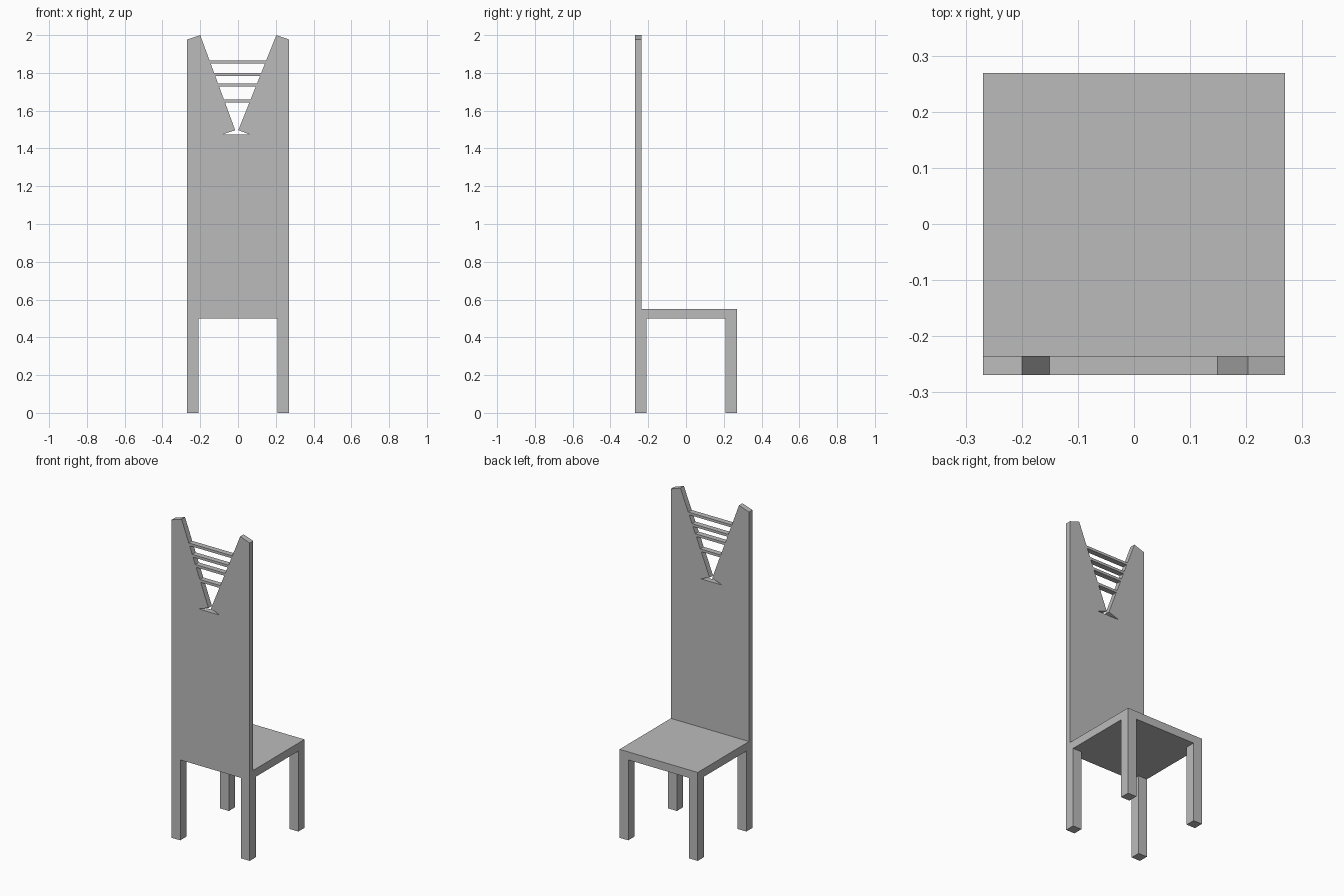
import bpy
import bmesh

cube = bpy.data.objects.get("Cube")
if cube:
    bpy.data.objects.remove(cube, do_unlink=True)

grey = bpy.data.materials.new("plain grey")
grey.use_nodes = True
COLOUR = (0.5, 0.5, 0.5, 1)
grey.diffuse_color = COLOUR
grey.node_tree.nodes["Principled BSDF"].inputs["Base Color"].default_value = COLOUR

HALF = 0.269           # half of the chair's width and depth
LEG = 0.06
SEAT_LOW, SEAT_TOP = 0.5, 0.55
PANEL_BACK = -0.235    # inner face of the tall panel


def extrude_profile(name, outline, y0, y1):
    """Extrude an (x, z) outline along y."""
    bm = bmesh.new()
    face = bm.faces.new([bm.verts.new((x, y0, z)) for x, z in outline])
    geom = bmesh.ops.extrude_face_region(bm, geom=[face])["geom"]
    verts = [g for g in geom if isinstance(g, bmesh.types.BMVert)]
    bmesh.ops.translate(bm, verts=verts, vec=(0, y1 - y0, 0))
    bmesh.ops.recalc_face_normals(bm, faces=bm.faces)
    mesh = bpy.data.meshes.new(name)
    bm.to_mesh(mesh)
    bm.free()
    mesh.materials.append(grey)
    obj = bpy.data.objects.new(name, mesh)
    bpy.context.collection.objects.link(obj)
    return obj


def box(name, x0, x1, y0, y1, z0, z1):
    return extrude_profile(name, [(x0, z0), (x1, z0), (x1, z1), (x0, z1)], y0, y1)


# Seat and four legs
box("seat", -HALF, HALF, PANEL_BACK, HALF, SEAT_LOW, SEAT_TOP)
for side, sx in (("left", 1), ("right", -1)):
    for end, sy in (("front", -1), ("back", 1)):
        xs = sorted((sx * HALF, sx * (HALF - LEG)))
        ys = sorted((sy * HALF, sy * (HALF - LEG)))
        box(f"{end}_{side}_leg", *xs, *ys, 0, SEAT_LOW)

# Tall panel with a V notch that ends in a small flared foot
NOTCH_TOP, NOTCH_LOW, FOOT_LOW = 2.0, 1.497, 1.473
TIP_L, TIP_R = (-0.015, NOTCH_LOW), (0.002, NOTCH_LOW)
TOP_L, TOP_R = (-0.2, NOTCH_TOP), (0.203, NOTCH_TOP)
extrude_profile("back_panel", [
    (-HALF, SEAT_LOW), (HALF, SEAT_LOW), (HALF, 1.977), TOP_R, TIP_R,
    (0.063, FOOT_LOW), (-0.084, FOOT_LOW), TIP_L, TOP_L, (-HALF, 1.977),
], -HALF, PANEL_BACK)


def notch_x(tip, top, z):
    t = (z - NOTCH_LOW) / (NOTCH_TOP - NOTCH_LOW)
    return tip[0] + t * (top[0] - tip[0])


# Slats across the notch, cut to its slope
for i, z in enumerate((1.865, 1.8, 1.743, 1.658)):
    low = z - 0.016
    extrude_profile(f"slat_{i + 1}", [
        (notch_x(TIP_L, TOP_L, low), low), (notch_x(TIP_R, TOP_R, low), low),
        (notch_x(TIP_R, TOP_R, z), z), (notch_x(TIP_L, TOP_L, z), z),
    ], -HALF, PANEL_BACK)
